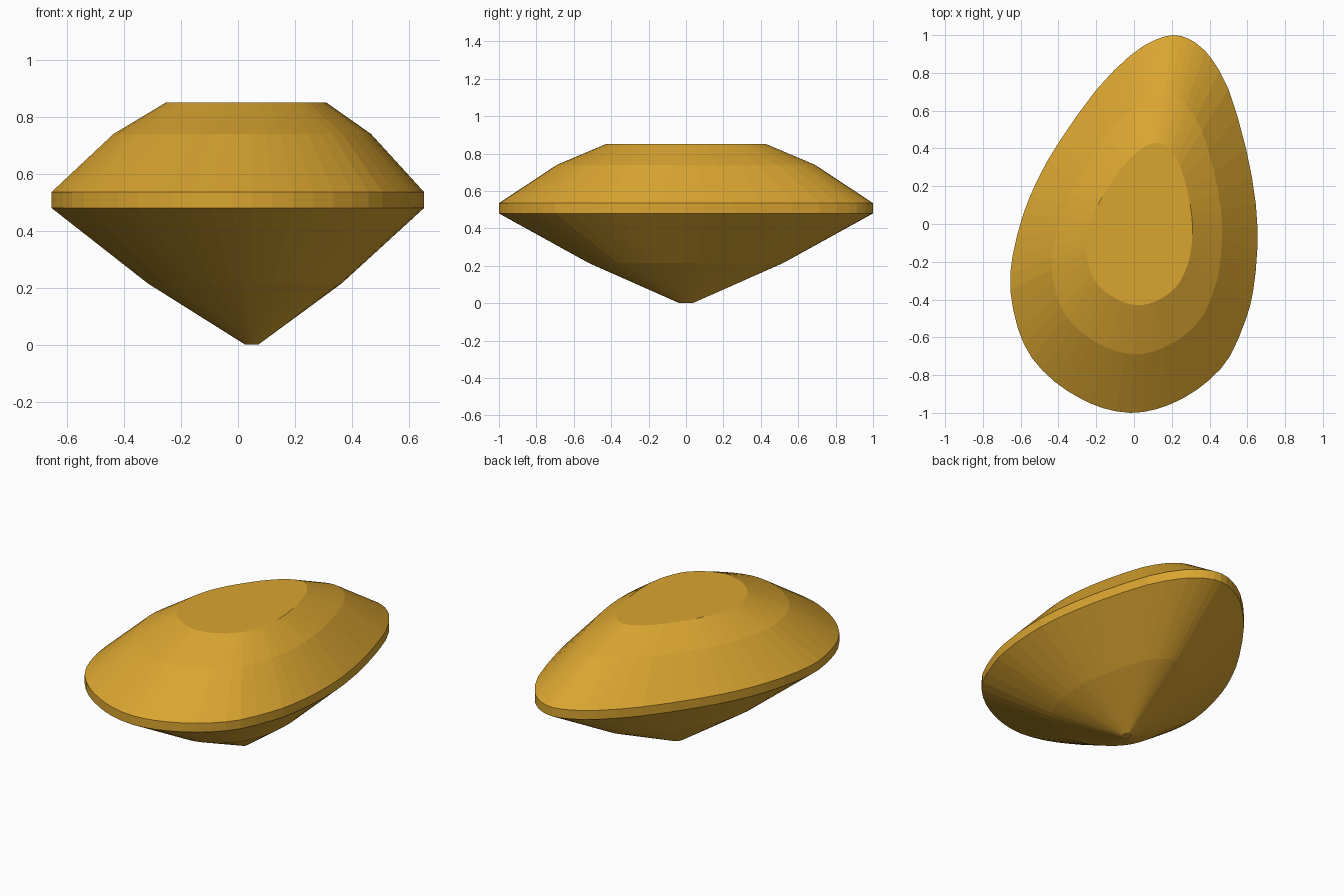
import bpy, bmesh
from mathutils import Vector

if "Cube" in bpy.data.objects:
    bpy.data.objects.remove(bpy.data.objects["Cube"])

# Pear-shaped girdle outline, clockwise from the tip
OUTLINE = [Vector(p) for p in [
    (0.21, 1.0), (0.29, 0.98), (0.35, 0.94), (0.41, 0.875), (0.50, 0.715),
    (0.593, 0.40), (0.645, 0.105), (0.653, -0.13), (0.63, -0.36), (0.59, -0.51),
    (0.508, -0.70), (0.40, -0.825), (0.265, -0.92), (0.12, -0.98), (-0.02, -1.0),
    (-0.164, -0.975), (-0.29, -0.92), (-0.42, -0.835), (-0.54, -0.71),
    (-0.614, -0.555), (-0.655, -0.35), (-0.643, -0.17), (-0.587, 0.05),
    (-0.508, 0.24), (-0.397, 0.434), (-0.20, 0.71), (-0.02, 0.892), (0.11, 0.974)]]
FOCUS = Vector((0.05, 0.0))   # point the rings shrink towards

# Ring heights and scales: culet, pavilion break, girdle, crown break, table
LEVELS = [(0.0, 0.035), (0.215, 0.52), (0.48, 1.0),
          (0.535, 1.0), (0.74, 0.69), (0.85, 0.43)]


def smooth_loop(pts, steps):
    """Closed Catmull-Rom curve through the points."""
    n, out = len(pts), []
    for i in range(n):
        a, b, c, d = (pts[(i + k) % n] for k in (-1, 0, 1, 2))
        for s in range(steps):
            t = s / steps
            out.append(0.5 * (2 * b + (c - a) * t + (2 * a - 5 * b + 4 * c - d) * t * t
                              + (3 * b - a - 3 * c + d) * t ** 3))
    return out


# Gem body lofted through the rings
loop = smooth_loop(OUTLINE, 2)
bm = bmesh.new()
rings = []
for z, s in LEVELS:
    rings.append([bm.verts.new((*(FOCUS + (p - FOCUS) * s), z)) for p in loop])
n = len(loop)
for lo, hi in zip(rings, rings[1:]):
    for i in range(n):
        j = (i + 1) % n
        bm.faces.new((lo[i], lo[j], hi[j], hi[i]))
bm.faces.new(rings[0])     # culet
bm.faces.new(rings[-1])    # table
bmesh.ops.recalc_face_normals(bm, faces=bm.faces)
mesh = bpy.data.meshes.new("pear_gem")
bm.to_mesh(mesh)
bm.free()

# Amber colour
amber = bpy.data.materials.new("amber")
amber.diffuse_color = (0.70, 0.376, 0.03, 1.0)
amber.use_nodes = True
amber.node_tree.nodes["Principled BSDF"].inputs["Base Color"].default_value = amber.diffuse_color
mesh.materials.append(amber)
gem = bpy.data.objects.new("pear_gem", mesh)
bpy.context.collection.objects.link(gem)
